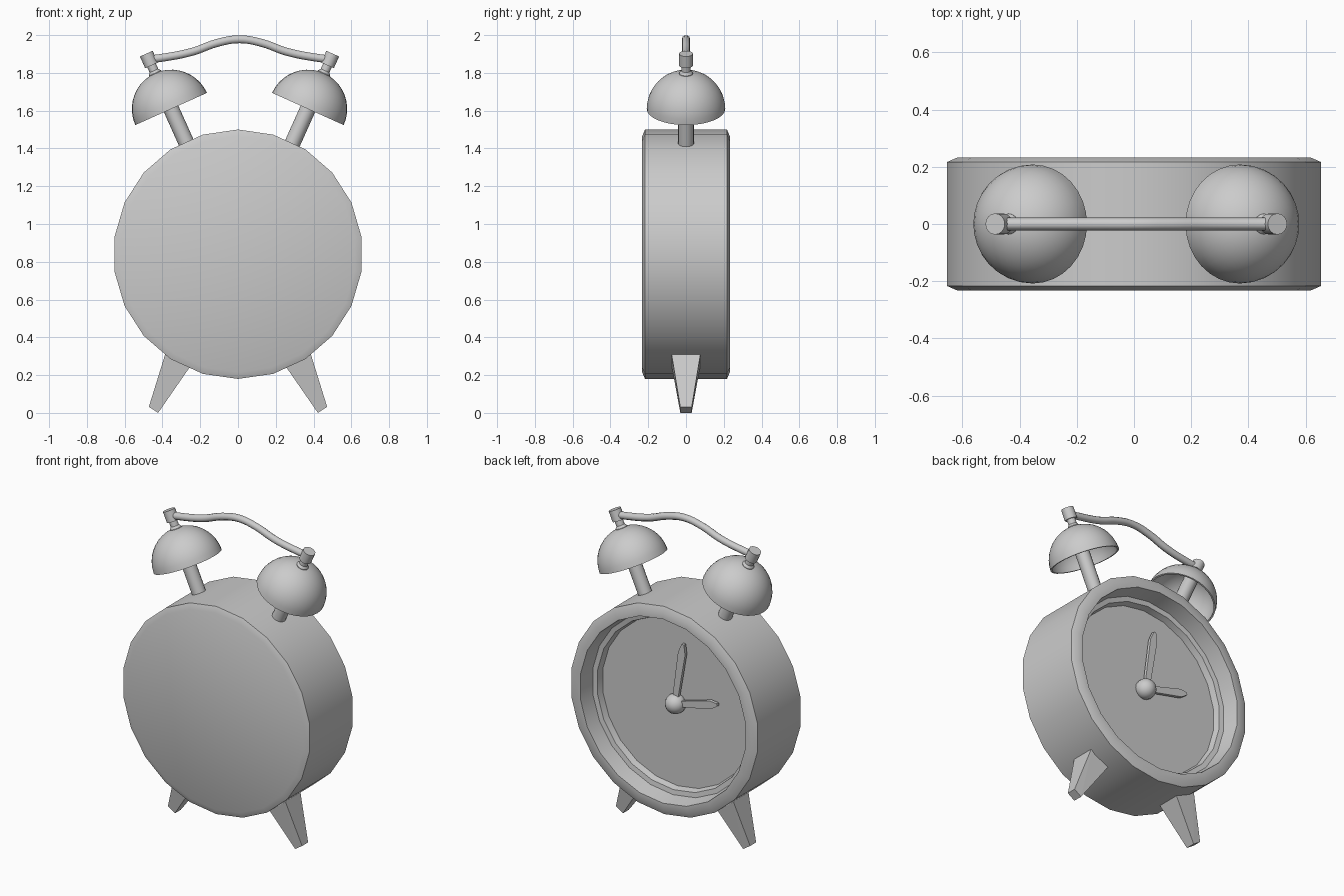
import bpy, bmesh, math
from mathutils import Matrix, Vector

if "Cube" in bpy.data.objects:
    bpy.data.objects.remove(bpy.data.objects["Cube"])


def finish(name, bm, smooth=True):
    bmesh.ops.remove_doubles(bm, verts=bm.verts, dist=1e-5)
    bmesh.ops.recalc_face_normals(bm, faces=bm.faces)
    mesh = bpy.data.meshes.new(name)
    bm.to_mesh(mesh)
    bm.free()
    ob = bpy.data.objects.new(name, mesh)
    bpy.context.collection.objects.link(ob)
    if smooth:
        bpy.ops.object.select_all(action='DESELECT')
        ob.select_set(True)
        bpy.context.view_layer.objects.active = ob
        bpy.ops.object.shade_smooth_by_angle(angle=math.radians(30))
    return ob


def lathe(name, profile, sides, matrix, start=0.0, closed=False):
    """Revolve (radius, height) points about local z, then place by matrix."""
    bm = bmesh.new()
    rings = []
    for i in range(sides):
        a = start + 2 * math.pi * i / sides
        rings.append([bm.verts.new(matrix @ Vector((r * math.cos(a), r * math.sin(a), h)))
                      for r, h in profile])
    n = len(profile)
    for i in range(sides):
        a, b = rings[i], rings[(i + 1) % sides]
        for j in range(n if closed else n - 1):
            k = (j + 1) % n
            quad = [a[j], b[j], b[k], a[k]]
            if profile[j][0] == 0:
                quad = [a[j], b[k], a[k]]
            elif profile[k][0] == 0:
                quad = [a[j], b[j], a[k]]
            bm.faces.new(quad)
    return finish(name, bm)


def hull(name, points):
    bm = bmesh.new()
    for p in points:
        bm.verts.new(p)
    bmesh.ops.convex_hull(bm, input=bm.verts)
    bmesh.ops.dissolve_limit(bm, angle_limit=0.02, verts=bm.verts, edges=bm.edges)
    return finish(name, bm, smooth=False)


# Case: 22-sided drum with plain front and stepped recess for the dial at +y
CZ = 0.84
along_y = Matrix.Translation((0, 0, CZ)) @ Matrix.Rotation(-math.pi / 2, 4, 'X')
lathe("case", [(0, -.232), (.625, -.232), (.66, -.217), (.66, .217), (.625, .232),
               (.585, .232), (.57, .13), (.54, .125), (.53, .085), (0, .085)],
      22, along_y, start=-math.pi / 2)

# Boss at the middle of the dial
R = 0.062
lathe("hand_boss", [(R * math.sin(math.pi * i / 10), .105 - R * math.cos(math.pi * i / 10))
                    if 0 < i < 10 else (0, .105 + (R if i else -R)) for i in range(11)],
      20, along_y)


# Hands: thin tapered bars pointing from the boss to a tip
def hand(name, tip_x, tip_z):
    d = Vector((tip_x, 0, tip_z))
    side = d.normalized().cross(Vector((0, 1, 0)))
    base = Vector((0, 0, CZ))
    pts = []
    for t, w in ((0, .018), (.85, .025), (1, .008)):
        for s in (-1, 1):
            for y in (.098, .118):
                pts.append(base + d * t + side * (w * s) + Vector((0, y, 0)))
    hull(name, pts)


hand("minute_hand", -.06, .395)
hand("hour_hand", -.30, .075)

# Bells, posts and caps, tilted outwards
arc = [math.pi / 2 * i / 10 for i in range(11)]
outer = [(.208 * math.cos(a) if a < 1.57 else 0, .208 * math.sin(a)) for a in arc]
inner = [(.198 * math.cos(a) if a < 1.57 else 0, .198 * math.sin(a)) for a in arc]
SHIFT = 0.008
for s, side in ((-1, "left"), (1, "right")):
    m = (Matrix.Translation((s * .362 + SHIFT, 0, 1.609))
         @ Matrix.Rotation(s * math.radians(24.2), 4, 'Y'))
    lathe(side + "_bell", inner[::-1] + outer, 32, m)
    lathe(side + "_bell_post", [(0, -.25), (.042, -.25), (.042, .19), (0, .19)], 16, m)
    lathe(side + "_bell_neck", [(0, .18), (.036, .18), (.036, .208), (.025, .222),
                                (.025, .27), (0, .27)], 16, m)
    lathe(side + "_handle_cap", [(0, .253), (.037, .253), (.037, .321), (0, .321)], 16, m)

    # Tapered four-sided leg, ending inside the case
    hull(side + "_leg", [(s * x, y * k, z)
                         for x, z, y in ((.423, 0, .03), (.472, .032, .03),
                                         (.236, .27, .08), (.373, .351, .083))
                         for k in (-1, 1)])

# Handle: bent round bar between the caps
curve = bpy.data.curves.new("handle", 'CURVE')
curve.dimensions = '3D'
curve.bevel_depth = 0.022
curve.bevel_resolution = 3
curve.resolution_u = 6
curve.use_fill_caps = True
half = [(.475, 1.872), (.41, 1.88), (.25, 1.912), (.12, 1.958)]
path = [(-x, z) for x, z in half] + [(0, 1.978)] + half[::-1]
spline = curve.splines.new('BEZIER')
spline.bezier_points.add(len(path) - 1)
for p, (x, z) in zip(spline.bezier_points, path):
    p.co = (x + SHIFT, 0, z)
    p.handle_left_type = p.handle_right_type = 'AUTO'
handle = bpy.data.objects.new("handle", curve)
bpy.context.collection.objects.link(handle)
